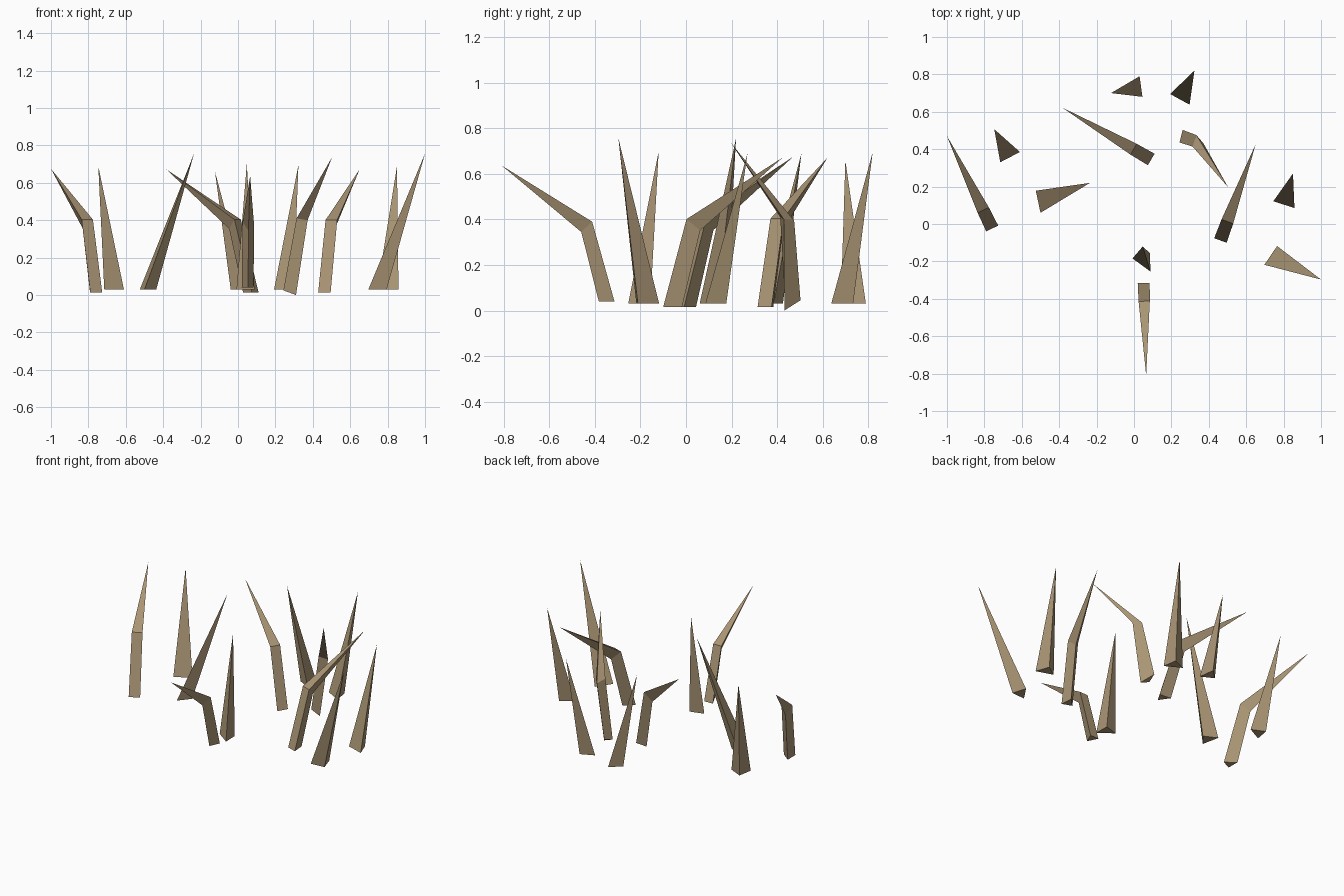
import bpy
from mathutils import Vector

if "Cube" in bpy.data.objects:
    bpy.data.objects.remove(bpy.data.objects["Cube"])

tan = bpy.data.materials.new("dry_tan")
tan.diffuse_color = (0.40, 0.30, 0.175, 1)
tan.use_nodes = True
tan.node_tree.nodes["Principled BSDF"].inputs["Base Color"].default_value = tan.diffuse_color


def blade(name, rings, tip):
    """Skin triangular rings from the ground upward and close them at a tip."""
    verts = [p for r in rings for p in r] + [tip]
    n, t = len(rings), len(rings) * 3
    faces = [(2, 1, 0)]
    for k in range(n):
        for i in range(3):
            a, b = k * 3 + i, k * 3 + (i + 1) % 3
            faces.append((a, b, b + 3, a + 3) if k < n - 1 else (a, b, t))
    # keep normals outward whichever way the ring runs
    a, b, c = (Vector(p) for p in rings[0])
    if (b - a).cross(c - a).z < 0:
        faces = [f[::-1] for f in faces]
    me = bpy.data.meshes.new(name)
    me.from_pydata([tuple(v) for v in verts], [], faces)
    me.materials.append(tan)
    bpy.context.collection.objects.link(bpy.data.objects.new(name, me))


def straight(i, p, q, tip, depth=0.077):
    """Three-sided spike: back edge p-q, front corner towards the tip side."""
    p, q, t = (Vector((v[0], v[1], 0.03)) for v in (p, q, tip))
    mid = (p + q) / 2
    side = (q - p).normalized()
    fwd = Vector((-side.y, side.x, 0))
    if fwd.dot(t - mid) < 0:
        fwd = -fwd
    blade(f"straight_blade_{i}", [[p, q, mid + fwd * depth]], Vector(tip))


def bent(i, base, tip):
    """Folded blade: short upright stalk, then a long tip leaning outward."""
    o, t = Vector(base), Vector(tip)
    f = Vector((t.x - o.x, t.y - o.y, 0))
    s = f.length / 0.495
    f.normalize()
    w = Vector((-f.y, f.x, 0))

    def pt(along, across, up):
        return o + (f * along + w * across + Vector((0, 0, up))) * s
    foot = [pt(0, 0.032, 0), pt(0, -0.032, 0), pt(0.068, 0, 0)]
    knee = [pt(0.098, 0.03, 0.35), pt(0.098, -0.03, 0.35), pt(0.145, 0, 0.305)]
    blade(f"bent_blade_{i}", [foot, knee], t)


# straight blades: two back corners and the tip
for i, (p, q, tip) in enumerate([
    ((-0.61, 0.385), (-0.715, 0.33), (-0.747, 0.507, 0.69)),
    ((-0.525, 0.178), (-0.50, 0.06), (-0.235, 0.22, 0.757)),
    ((0.03, 0.79), (0.045, 0.68), (-0.123, 0.70, 0.66)),
    ((0.193, 0.695), (0.297, 0.638), (0.323, 0.82, 0.695)),
    ((-0.008, -0.184), (0.088, -0.254), (0.047, -0.12, 0.70)),
    ((0.745, 0.122), (0.858, 0.085), (0.85, 0.27, 0.69)),
    ((0.697, -0.218), (0.765, -0.118), (1.0, -0.297, 0.757)),
]):
    straight(i + 1, p, q, tip)

# bent blades: middle of the back foot edge and the tip
for i, (base, tip) in enumerate([
    ((-0.758, -0.024, 0.015), (-1.0, 0.47, 0.675)),
    ((0.092, 0.345, 0.015), (-0.383, 0.622, 0.672)),
    ((0.462, -0.088, 0.015), (0.65, 0.425, 0.672)),
    ((0.052, -0.315, 0.04), (0.065, -0.81, 0.637)),
]):
    bent(i + 1, base, tip)

# one bent blade that is tilted and rolled
blade("tilted_blade", [
    [(0.243, 0.436, 0.025), (0.26, 0.503, 0.045), (0.31, 0.432, 0.0)],
    [(0.313, 0.414, 0.41), (0.334, 0.475, 0.395), (0.372, 0.43, 0.40)],
], (0.503, 0.197, 0.737))
